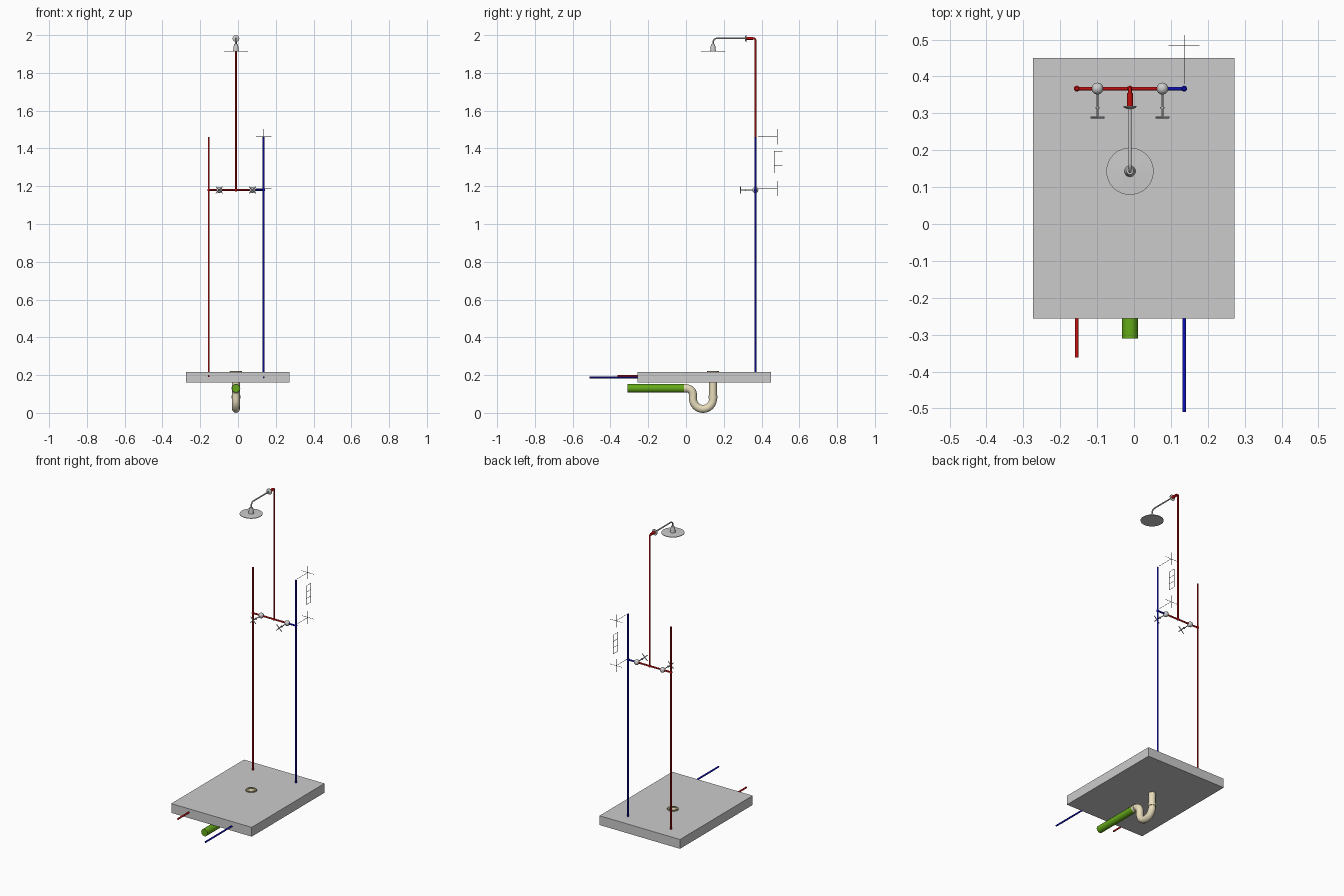
import bpy, bmesh, math
from mathutils import Vector, Matrix

if "Cube" in bpy.data.objects:
    bpy.data.objects.remove(bpy.data.objects["Cube"])


def material(name, rgb):
    m = bpy.data.materials.new(name)
    m.diffuse_color = (*rgb, 1)
    m.use_nodes = True
    m.node_tree.nodes["Principled BSDF"].inputs["Base Color"].default_value = m.diffuse_color
    return m


RED = material("hot_red", (0.55, 0.005, 0.005))
BLUE = material("cold_blue", (0.005, 0.005, 0.5))
GREEN = material("drain_green", (0.13, 0.4, 0.01))
CREAM = material("trap_cream", (0.8, 0.72, 0.5))
DARK = material("line_dark", (0.08, 0.08, 0.08))


def finish(name, mesh, mat=None, smooth=True):
    ob = bpy.data.objects.new(name, mesh)
    bpy.context.collection.objects.link(ob)
    if mat:
        mesh.materials.clear()
        mesh.materials.append(mat)
    if smooth:
        bpy.ops.object.select_all(action='DESELECT')
        ob.select_set(True)
        bpy.context.view_layer.objects.active = ob
        bpy.ops.object.shade_smooth_by_angle(angle=math.radians(40))
    return ob


def fillet(points, radius, steps=8):
    """Round the inner corners of a path of right-angle turns."""
    pts = [Vector(p) for p in points]
    out = [pts[0]]
    for a, b, c in zip(pts, pts[1:], pts[2:]):
        u, v = (a - b).normalized(), (c - b).normalized()
        centre = b + (u + v) * radius
        for i in range(steps + 1):
            t = i / steps * math.pi / 2
            out.append(centre - v * radius * math.cos(t) - u * radius * math.sin(t))
    return out + [pts[-1]]


def tube(name, points, radius, mat=None, res=4):
    """Round pipe with closed ends along a path."""
    cu = bpy.data.curves.new(name, 'CURVE')
    cu.dimensions = '3D'
    cu.bevel_depth = radius
    cu.bevel_resolution = res
    cu.use_fill_caps = True
    sp = cu.splines.new('POLY')
    sp.points.add(len(points) - 1)
    for p, co in zip(sp.points, points):
        p.co = (*co, 1)
    tmp = bpy.data.objects.new(name + "_path", cu)
    bpy.context.collection.objects.link(tmp)
    bpy.context.view_layer.update()
    mesh = bpy.data.meshes.new_from_object(tmp.evaluated_get(bpy.context.evaluated_depsgraph_get()))
    bpy.data.objects.remove(tmp)
    bm = bmesh.new()
    bm.from_mesh(mesh)
    bmesh.ops.remove_doubles(bm, verts=bm.verts, dist=1e-5)
    bm.to_mesh(mesh)
    bm.free()
    return finish(name, mesh, mat)


def lathe(name, profile, loc, mat=None, rot=Matrix(), seg=32):
    """Revolve (radius, height) pairs round z, then turn and place."""
    bm = bmesh.new()
    vs = [bm.verts.new((r, 0, z)) for r, z in profile]
    es = [bm.edges.new(e) for e in zip(vs, vs[1:])]
    bmesh.ops.spin(bm, geom=vs + es, cent=(0, 0, 0), axis=(0, 0, 1),
                   angle=math.tau, steps=seg, use_duplicate=False)
    bmesh.ops.remove_doubles(bm, verts=bm.verts, dist=1e-5)
    bmesh.ops.recalc_face_normals(bm, faces=bm.faces)
    bm.transform(Matrix.Translation(loc) @ rot)
    mesh = bpy.data.meshes.new(name)
    bm.to_mesh(mesh)
    bm.free()
    return finish(name, mesh, mat)


def ball(r, n=10):
    return [(r * math.sin(math.pi * i / n), -r * math.cos(math.pi * i / n)) for i in range(n + 1)]


HX, CX, MX = -0.155, 0.136, -0.011     # hot, cold and middle lines
WY, DY, VZ = 0.367, 0.143, 1.18        # wall pipes, drain, valve height
FACE = Matrix.Rotation(math.pi / 2, 4, 'X')   # local z -> -y

# shower tray
bm = bmesh.new()
bmesh.ops.create_cube(bm, size=1)
bm.transform(Matrix.Translation((-0.001, 0.097, 0.189)) @ Matrix.Diagonal((0.546, 0.705, 0.057, 1)))
me = bpy.data.meshes.new("shower_tray")
bm.to_mesh(me)
bm.free()
finish("shower_tray", me, smooth=False)

# supply pipes running under the tray and up the wall
for name, x, y0, z0, mat in (("hot", HX, -0.362, 0.195, RED), ("cold", CX, -0.51, 0.188, BLUE)):
    tube(name + "_supply_pipe", fillet([(x, y0, z0), (x, WY, z0), (x, WY, 1.46)], 0.01), 0.005, mat)
    lathe(name + "_tee", ball(0.008), (x, WY, VZ), mat, seg=16)

# mixing crossbar and riser
tube("hot_crossbar", [(HX, WY, VZ), (0.077, WY, VZ)], 0.005, RED)
tube("cold_crossbar", [(0.077, WY, VZ), (CX, WY, VZ)], 0.005, BLUE)
lathe("riser_tee", ball(0.008), (MX, WY, VZ), RED, seg=16)
tube("riser_pipe", fillet([(MX, WY, VZ), (MX, WY, 1.983), (MX, 0.315, 1.983)], 0.008), 0.005, RED)
tube("riser_outlet_sleeve", [(MX, 0.355, 1.983), (MX, 0.318, 1.983)], 0.008, RED)

# valves: body, stem, collar and crossed handle
for side, x in (("hot", -0.099), ("cold", 0.077)):
    lathe(side + "_valve_body", ball(0.016), (x, WY, VZ), seg=24)
    tube(side + "_valve_stem", [(x, WY, VZ), (x, 0.287, VZ)], 0.0025)
    lathe(side + "_valve_collar", [(0, -0.002), (0.006, -0.002), (0.006, 0.002), (0, 0.002)],
          (x, 0.315, VZ), rot=FACE, seg=16)
    for i, s in enumerate((1, -1)):
        d = 0.018
        tube(f"{side}_valve_handle_{i}", [(x - d, 0.289, VZ - s * d), (x + d, 0.289, VZ + s * d)], 0.0025)

# shower arm, flange and head
lathe("arm_flange", [(0, -0.003), (0.018, -0.003), (0.018, 0), (0.009, 0.005), (0, 0.005)],
      (MX, 0.317, 1.982), rot=FACE)
tube("shower_arm", fillet([(MX, 0.318, 1.983), (MX, DY, 1.983), (MX, DY, 1.935)], 0.022), 0.004)
lathe("shower_head", [(0, 0), (0.064, 0), (0.064, 0.003), (0.015, 0.005), (0.012, 0.03), (0.009, 0.04), (0, 0.042)],
      (MX, DY, 1.912), seg=48)

# floor drain
lathe("drain_ring", [(0.018, 0), (0.033, 0), (0.031, 0.005), (0.018, 0.005), (0.018, 0)],
      (MX, DY, 0.217), material("drain_metal", (0.25, 0.22, 0.12)))
lathe("drain_opening", [(0.019, -0.002), (0.019, 0.002), (0, 0.002)], (MX, DY, 0.217), CREAM)

# trap under the tray: half-turn bowl, then quarter-turn to the outlet
R, BZ = 0.053, 0.074
path = [(MX, DY, 0.215)]
path += [(MX, DY - R + R * math.cos(a), BZ - R * math.sin(a))
         for a in (math.pi * i / 16 for i in range(17))]
Q = 0.035
path += [(MX, DY - 2 * R - Q + Q * math.cos(a), 0.095 + Q * math.sin(a))
         for a in (math.pi * i / 16 for i in range(9))]
path += [(MX, -0.012, 0.13)]
tube("trap_pipe", path, 0.021, CREAM)
for name, y, z, rot in (("trap_inlet_collar", DY, 0.085, Matrix()),
                        ("trap_outlet_collar", -0.003, 0.13, FACE)):
    lathe(name, [(0.019, -0.008), (0.023, -0.008), (0.023, 0.008), (0.019, 0.008)], (MX, y, z), CREAM, rot)
tube("waste_pipe", [(MX, 0.0, 0.13), (MX, -0.31, 0.13)], 0.022, GREEN)

# dimension marks beside the cold pipe, with a blank tag frame
TY, T = 0.483, 0.001
for name, z in (("upper", 1.462), ("lower", 1.187)):
    tube(name + "_extension_line", [(CX, 0.38, z), (CX, TY, z)], T, DARK, 1)
    tube(name + "_tick_upright", [(CX, TY, z - 0.04), (CX, TY, z + 0.04)], T, DARK, 1)
    tube(name + "_tick_bar", [(CX - 0.042, TY, z), (CX + 0.042, TY, z)], T, DARK, 1)
for i, y in enumerate((0.467, 0.511)):
    tube(f"tag_side_{i}", [(CX, y, 1.27), (CX, y, 1.385)], T, DARK, 1)
for i in range(4):
    z = 1.27 + i * 0.115 / 3
    tube(f"tag_rung_{i}", [(CX, 0.467, z), (CX, 0.511, z)], T, DARK, 1)
